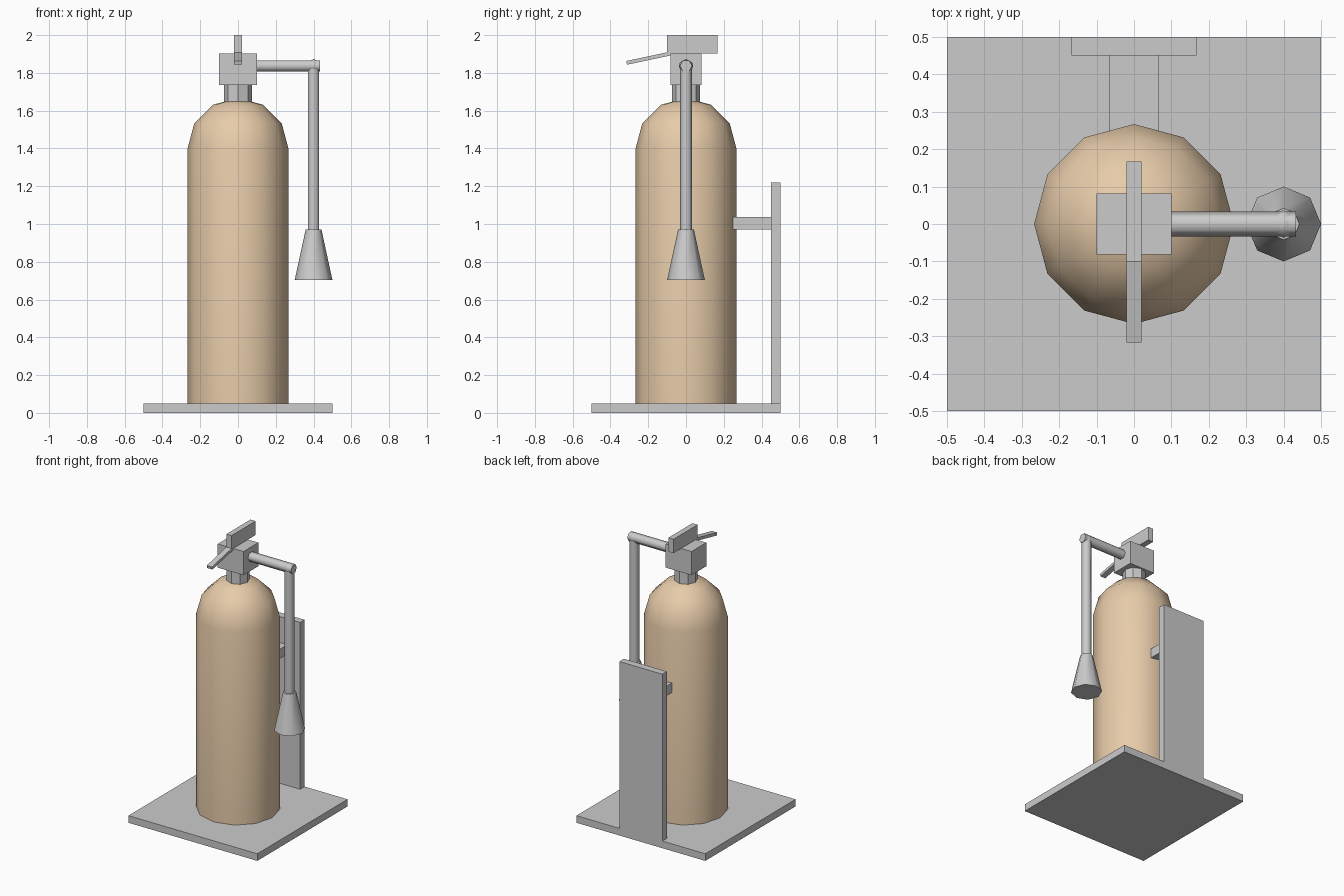
import bpy, bmesh
from math import sin, cos, pi, radians

if "Cube" in bpy.data.objects:
    bpy.data.objects.remove(bpy.data.objects["Cube"])


def finish(name, bm, smooth_angle=None, mat=None):
    bmesh.ops.recalc_face_normals(bm, faces=bm.faces)
    mesh = bpy.data.meshes.new(name)
    bm.to_mesh(mesh)
    bm.free()
    if smooth_angle:
        mesh.shade_smooth()
        mesh.set_sharp_from_angle(angle=radians(smooth_angle))
    obj = bpy.data.objects.new(name, mesh)
    bpy.context.collection.objects.link(obj)
    if mat:
        mesh.materials.append(mat)
    return obj


def box(name, lo, hi):
    bm = bmesh.new()
    bmesh.ops.create_cube(bm, size=1)
    for v in bm.verts:
        v.co = [(a + b) / 2 + c * (b - a) for a, b, c in zip(lo, hi, v.co)]
    return finish(name, bm)


def lathe(name, profile, sides, phase=0, smooth=None, mat=None):
    """Turn (radius, height) points about z; open ends are capped, radius 0 is a pole."""
    bm = bmesh.new()
    rings = []
    for r, z in profile:
        n = sides if r > 0 else 1
        rings.append([bm.verts.new((r * cos(phase + 2 * pi * i / sides),
                                    r * sin(phase + 2 * pi * i / sides), z))
                      for i in range(n)])
    for a, b in zip(rings, rings[1:]):
        for i in range(sides):
            j = i + 1
            quad = [a[i % len(a)], a[j % len(a)], b[j % len(b)], b[i % len(b)]]
            bm.faces.new(list(dict.fromkeys(quad)))
    for ring in (rings[0], rings[-1]):
        if len(ring) > 2:
            bm.faces.new(ring)
    return finish(name, bm, smooth, mat)


tan = bpy.data.materials.new("tan_paint")
tan.diffuse_color = (0.8, 0.6, 0.4, 1)
tan.use_nodes = True
tan.node_tree.nodes["Principled BSDF"].inputs["Base Color"].default_value = tan.diffuse_color

# Stand: floor plate, back board and bracket
box("base_plate", (-0.5, -0.5, 0), (0.5, 0.5, 0.05))
box("back_board", (-0.167, 0.45, 0.05), (0.167, 0.5, 1.22))
box("wall_bracket", (-0.067, 0.247, 0.97), (0.067, 0.45, 1.037))

# Tank with domed top
R = 0.267
dome = [(R * cos(radians(a)), 1.4 + R * sin(radians(a))) for a in (0, 30, 60)]
lathe("tank", [(R, 0.05)] + dome + [(0, 1.4 + R)], 12, smooth=50, mat=tan)

# Valve: neck, block, carry handle and squeeze lever
lathe("neck", [(0.073, 1.6), (0.073, 1.737)], 8)
box("valve_block", (-0.1, -0.082, 1.737), (0.1, 0.082, 1.903))
box("carry_handle", (-0.02, -0.1, 1.903), (0.02, 0.167, 2.0))
lever = box("squeeze_lever", (-0.02, -0.12, -0.01), (0.02, 0.12, 0.01))
lever.location = (0, -0.197, 1.878)
lever.rotation_euler.x = radians(12)

# Hose: horizontal arm, elbow and drop
arm = lathe("hose_arm", [(0.033, 0), (0.033, 0.333)], 6, pi / 2, smooth=65)
arm.location = (0.1, 0, 1.837)
arm.rotation_euler.y = pi / 2
elbow = lathe("hose_elbow", [(0, -0.037), (0.032, -0.019), (0.037, 0), (0.032, 0.019), (0, 0.037)],
              6, pi / 2, smooth=65)
elbow.location = (0.4, 0, 1.837)
drop = lathe("hose_drop", [(0.033, 0.965), (0.033, 1.837)], 6, pi / 2, smooth=65)
drop.location.x = 0.4

# Flared nozzle
nozzle = lathe("nozzle", [(0.1, 0.703), (0.042, 0.97)], 8, smooth=60)
nozzle.location.x = 0.4
